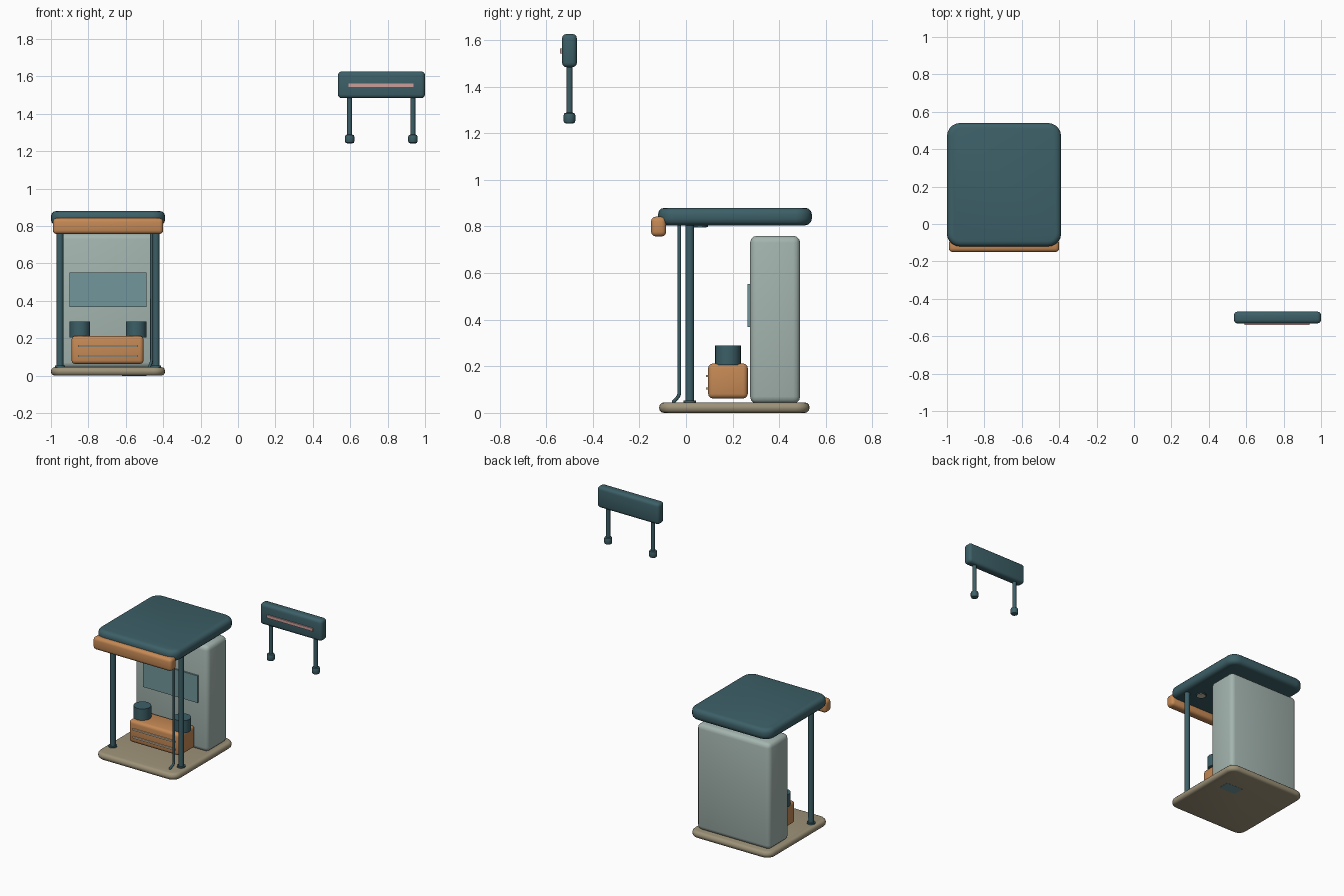
import bpy, bmesh, math
from mathutils import Vector, Matrix

default = bpy.data.objects.get("Cube")
if default:
    bpy.data.objects.remove(default, do_unlink=True)


def material(name, rgb):
    m = bpy.data.materials.new(name)
    m.use_nodes = True
    m.diffuse_color = (*rgb, 1)
    bsdf = m.node_tree.nodes["Principled BSDF"]
    bsdf.inputs["Base Color"].default_value = (*rgb, 1)
    bsdf.inputs["Roughness"].default_value = 0.7
    return m


TEAL = material("dark teal", (0.045, 0.115, 0.135))
ORANGE = material("warm orange", (0.56, 0.25, 0.09))
GREY = material("pale grey green", (0.37, 0.46, 0.43))
SAND = material("sand", (0.34, 0.29, 0.19))
GLASS = material("blue grey glass", (0.17, 0.31, 0.33))
PINK = material("dusty pink", (0.60, 0.34, 0.32))
CREAM = material("cream", (0.66, 0.56, 0.42))


def finish(name, bm, mat):
    for f in bm.faces:
        f.smooth = True
    mesh = bpy.data.meshes.new(name)
    bm.to_mesh(mesh)
    bm.free()
    mesh.set_sharp_from_angle(angle=math.radians(40))
    mesh.materials.append(mat)
    obj = bpy.data.objects.new(name, mesh)
    bpy.context.collection.objects.link(obj)
    return obj


def bevel(bm, edges, width, segments):
    bmesh.ops.bevel(bm, geom=edges, offset=width, segments=segments,
                    profile=0.5, affect='EDGES', clamp_overlap=False)


def box(name, lo, hi, mat, corner=0, rim=0):
    """Box with rounded upright corners, then rounded top and bottom rims."""
    lo, hi = Vector(lo), Vector(hi)
    bm = bmesh.new()
    size = Matrix.Diagonal((*(hi - lo), 1))
    bmesh.ops.create_cube(bm, size=1, matrix=Matrix.Translation((lo + hi) / 2) @ size)
    if corner and corner == rim:
        bevel(bm, bm.edges[:], corner, 3)
    elif corner:
        bevel(bm, [e for e in bm.edges
                   if abs(e.verts[0].co.z - e.verts[1].co.z) > 1e-4], corner, 5)
        if rim:
            bevel(bm, [e for e in bm.edges
                       if abs(e.verts[0].co.z - e.verts[1].co.z) < 1e-4], rim, 3)
    return finish(name, bm, mat)


def cylinder(name, x, y, z0, z1, r, mat, rim=0, sides=24):
    bm = bmesh.new()
    bmesh.ops.create_cone(bm, cap_ends=True, segments=sides, radius1=r, radius2=r,
                          depth=z1 - z0, matrix=Matrix.Translation((x, y, (z0 + z1) / 2)))
    if rim:
        bevel(bm, [e for e in bm.edges
                   if abs(e.verts[0].co.z - e.verts[1].co.z) < 1e-4], rim, 2)
    return finish(name, bm, mat)


CX = -0.695  # centre line of the booth

# Platform, roof and fascia
box("platform", (-1, -0.115, 0), (-0.39, 0.53, 0.045), SAND, 0.06, 0.02)
box("roof", (-1, -0.12, 0.805), (-0.39, 0.54, 0.88), TEAL, 0.07, 0.028)
box("roof_fascia", (-0.99, -0.15, 0.757), (-0.4, -0.085, 0.842), ORANGE, 0.02, 0.02)
box("floor_hatch", (-0.62, 0.28, -0.001), (-0.49, 0.36, 0.002), GLASS)

# Rear cabinet with its front window
box("cabinet", (-0.97, 0.275, 0.04), (-0.42, 0.49, 0.76), GREY, 0.03, 0.03)
box("cabinet_window", (-0.9, 0.264, 0.368), (-0.49, 0.28, 0.552), GLASS)

# Counter with trim rails
box("counter", (-0.89, 0.095, 0.062), (-0.505, 0.265, 0.212), ORANGE, 0.02, 0.02)
for i, z in enumerate((0.105, 0.158)):
    box(f"counter_rail_{i + 1}", (-0.855, 0.086, z - 0.005), (-0.535, 0.1, z + 0.005), CREAM)

# Paired parts either side of the centre line
for side, s in (("left", 1), ("right", -1)):
    cylinder(f"{side}_canister", CX + s * 0.15, 0.18, 0.205, 0.29, 0.055, TEAL)
    px = CX + s * 0.257
    cylinder(f"{side}_post", px, 0.016, 0.04, 0.81, 0.018, TEAL)
    cylinder(f"{side}_post_foot", px, 0.016, 0.044, 0.053, 0.027, TEAL)
    lx = CX + s * 0.175
    cylinder(f"{side}_lamp_rim", lx, 0.06, 0.798, 0.806, 0.034, TEAL)
    cylinder(f"{side}_lamp_lens", lx, 0.06, 0.796, 0.8, 0.028, CREAM)

# Drain pipe bending outward at its foot
curve = bpy.data.curves.new("drain_pipe", 'CURVE')
curve.dimensions = '3D'
curve.bevel_depth = 0.008
curve.bevel_resolution = 3
curve.use_fill_caps = True
spline = curve.splines.new('POLY')
path = [(-0.462, -0.028, 0.81), (-0.462, -0.028, 0.085), (-0.464, -0.033, 0.07),
        (-0.474, -0.053, 0.048), (-0.475, -0.055, 0.01)]
spline.points.add(len(path) - 1)
for point, co in zip(spline.points, path):
    point.co = (*co, 1)
curve.materials.append(TEAL)
bpy.context.collection.objects.link(bpy.data.objects.new("drain_pipe", curve))

# Separate raised sign on two legs
box("sign_board", (0.534, -0.532, 1.483), (1.0, -0.468, 1.626), TEAL, 0.02, 0.02)
box("sign_stripe", (0.592, -0.54, 1.543), (0.938, -0.53, 1.563), PINK)
for side, x in (("left", 0.935), ("right", 0.597)):
    cylinder(f"{side}_sign_leg", x, -0.5, 1.26, 1.49, 0.013, TEAL, sides=16)
    cylinder(f"{side}_sign_foot", x, -0.5, 1.242, 1.288, 0.025, TEAL, rim=0.01, sides=16)
